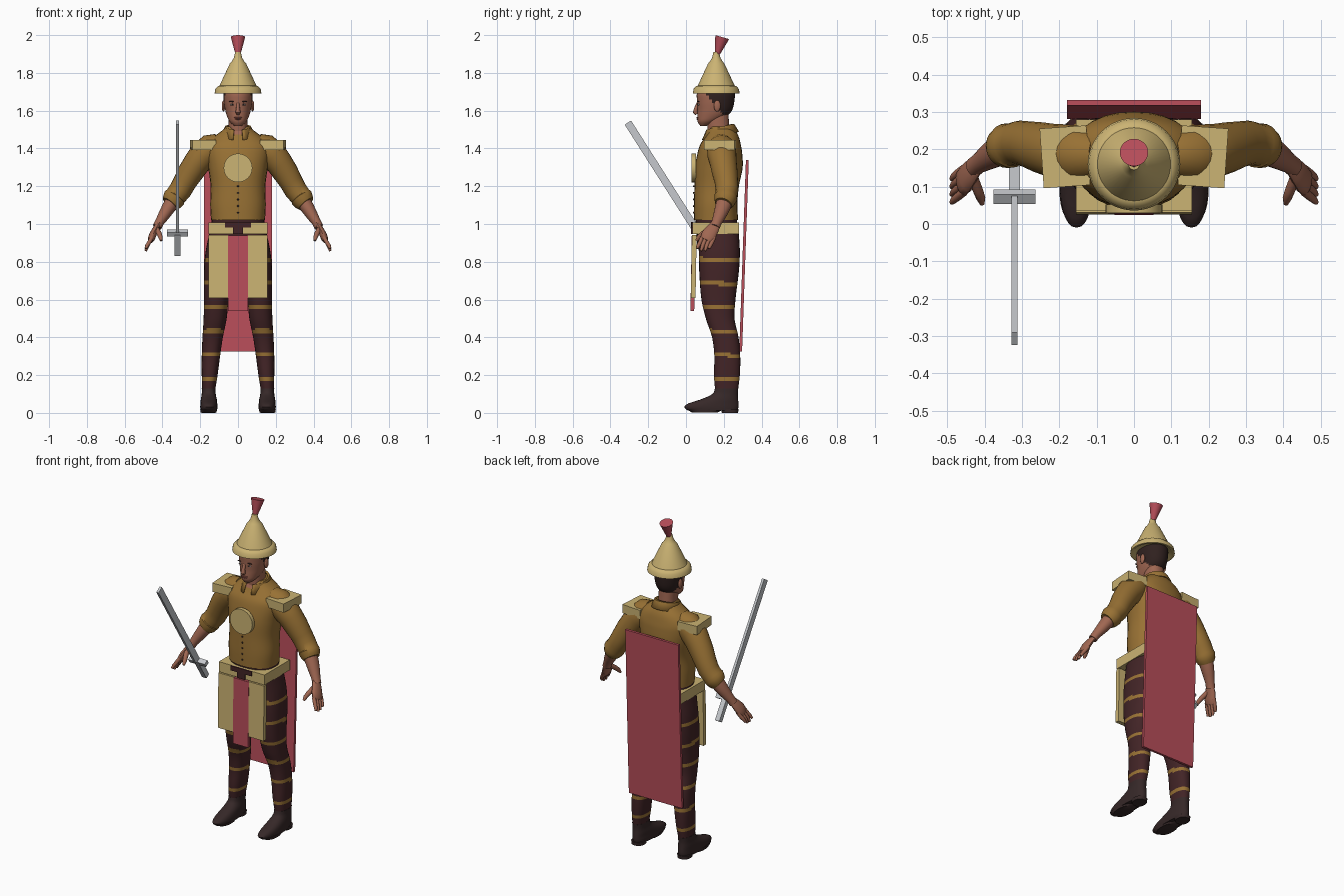
import bpy, bmesh
from math import sin, cos, pi, radians, copysign
from mathutils import Vector, Matrix

if "Cube" in bpy.data.objects:
    bpy.data.objects.remove(bpy.data.objects["Cube"])


def paint(name, r, g, b):
    """Flat material from display colour values."""
    def lin(c):
        c /= 255
        return c / 12.92 if c < 0.04 else ((c + 0.055) / 1.055) ** 2.4
    m = bpy.data.materials.new(name)
    m.use_nodes = True
    col = (lin(r), lin(g), lin(b), 1)
    m.diffuse_color = col
    bsdf = m.node_tree.nodes["Principled BSDF"]
    bsdf.inputs["Base Color"].default_value = col
    bsdf.inputs["Roughness"].default_value = 0.8
    return m


SHIRT = paint("ochre_cloth", 152, 113, 52)
GOLD = paint("pale_gold", 203, 179, 115)
RED = paint("red_cloth", 184, 78, 90)
TROUSER = paint("dark_maroon_cloth", 66, 36, 38)
BOOT = paint("boot_leather", 54, 40, 40)
SKIN = paint("skin", 160, 103, 82)
HAIR = paint("dark_hair", 48, 33, 31)
STEEL = paint("steel", 198, 201, 205)
EYE = paint("eye_white", 215, 205, 198)
LIP = paint("lips", 142, 80, 70)


def finish(name, bm, mats, rule=None, smooth=True):
    """Turn a bmesh into an object, colouring faces by an optional rule."""
    bmesh.ops.recalc_face_normals(bm, faces=bm.faces)
    if rule:
        for f in bm.faces:
            f.material_index = rule(f.calc_center_median())
    me = bpy.data.meshes.new(name)
    bm.to_mesh(me)
    bm.free()
    for m in mats:
        me.materials.append(m)
    ob = bpy.data.objects.new(name, me)
    bpy.context.collection.objects.link(ob)
    if smooth:
        bpy.ops.object.select_all(action='DESELECT')
        ob.select_set(True)
        bpy.context.view_layer.objects.active = ob
        bpy.ops.object.shade_smooth_by_angle(angle=radians(40))
    return ob


def skin(name, rings, mats, rule=None):
    """Bridge closed rings of points and cap both ends."""
    bm = bmesh.new()
    rows = [[bm.verts.new(p) for p in r] for r in rings]
    n = len(rows[0])
    for a, b in zip(rows, rows[1:]):
        for i in range(n):
            j = (i + 1) % n
            bm.faces.new((a[i], a[j], b[j], b[i]))
    bm.faces.new(rows[0])
    bm.faces.new(rows[-1])
    return finish(name, bm, mats, rule)


def body(name, keys, mats, s=1, rule=None, n=28, p=2.3, step=0.01):
    """Stack of level rounded sections; keys are (z, x min, x max, y front, y back)."""
    def slope(i, c):
        a, b = keys[max(i - 1, 0)], keys[min(i + 1, len(keys) - 1)]
        return (b[c] - a[c]) / (b[0] - a[0])

    def section(z):
        i = max(k for k in range(len(keys) - 1) if keys[k][0] <= z + 1e-6)
        a, b = keys[i], keys[i + 1]
        h = b[0] - a[0]
        t = min((z - a[0]) / h, 1)
        out = []
        for c in range(1, 5):
            out.append((2*t**3 - 3*t*t + 1) * a[c] + (3*t*t - 2*t**3) * b[c]
                       + h * (t**3 - 2*t*t + t) * slope(i, c) + h * (t**3 - t*t) * slope(i + 1, c))
        return out

    rings = []
    z0, z1 = keys[0][0], keys[-1][0]
    count = round((z1 - z0) / step)
    for k in range(count + 1):
        z = z0 + (z1 - z0) * k / count
        xa, xb, ya, yb = section(z)
        ring = []
        for i in range(n):
            a = 2 * pi * i / n
            u = copysign(abs(cos(a)) ** (2 / p), cos(a))
            v = copysign(abs(sin(a)) ** (2 / p), sin(a))
            ring.append((s * ((xa + xb) / 2 + u * (xb - xa) / 2), (ya + yb) / 2 + v * (yb - ya) / 2, z))
        rings.append(ring)
    return skin(name, rings, mats, rule)


def tube(name, pts, mat, s=1, n=16, flat=1.0):
    """Limb through (x, y, z, radius) points; flat squeezes it sideways."""
    rings = []
    for i, q in enumerate(pts):
        a, b = pts[max(i - 1, 0)], pts[min(i + 1, len(pts) - 1)]
        d = (Vector(b[:3]) - Vector(a[:3])).normalized()
        u = Vector((0, 1, 0))
        u = (u - d * u.dot(d)).normalized()
        v = d.cross(u)
        ring = []
        for k in range(n):
            t = 2 * pi * k / n
            w = Vector(q[:3]) + q[3] * (u * cos(t) + v * sin(t) * flat)
            ring.append((s * w.x, w.y, w.z))
        rings.append(ring)
    return skin(name, rings, [mat])


def box(name, loc, size, mat, tilt=0, turn=0):
    bm = bmesh.new()
    m = Matrix.Translation(loc) @ Matrix.Rotation(turn, 4, 'Z') @ Matrix.Rotation(tilt, 4, 'X')
    bmesh.ops.create_cube(bm, size=1, matrix=m @ Matrix.Diagonal((*size, 1)))
    return finish(name, bm, [mat], smooth=False)


def ball(name, loc, radii, mat):
    bm = bmesh.new()
    m = Matrix.Translation(loc) @ Matrix.Diagonal((*radii, 1))
    bmesh.ops.create_uvsphere(bm, u_segments=16, v_segments=10, radius=1, matrix=m)
    return finish(name, bm, [mat])


def cone(name, loc, r1, r2, depth, mat, tilt):
    bm = bmesh.new()
    m = Matrix.Translation(loc) @ Matrix.Rotation(tilt, 4, 'X')
    bmesh.ops.create_cone(bm, cap_ends=True, segments=32, radius1=r1, radius2=r2, depth=depth, matrix=m)
    return finish(name, bm, [mat])


# Torso, with an open skin-coloured V at the throat
torso = [(1.02, .143, .042, .276), (1.1, .147, .042, .272), (1.2, .145, .045, .28), (1.3, .158, .048, .3),
         (1.38, .17, .062, .297), (1.42, .165, .075, .29), (1.46, .13, .1, .28), (1.49, .09, .115, .265),
         (1.515, .06, .125, .245)]
body("shirt", [(z, -w, w, f, b) for z, w, f, b in torso], [SHIRT, SKIN],
     rule=lambda c: int(c.y < .16 and abs(c.x) < (c.z - 1.44) * .5))
body("waistband", [(.88, -.15, .15, .06, .28), (1.025, -.14, .14, .05, .27)], [TROUSER])
for i in range(5):
    ball("shirt_button", (0, .041, 1.06 + .035 * i), (.005, .004, .005), BOOT)

# Collar: an open band folded outward
bm = bmesh.new()
rows = []
for i in range(25):
    a = radians(18 + 324 * i / 24)
    back = (1 - cos(a)) / 2
    rows.append([bm.verts.new((r * sin(a), .18 - ry * cos(a), z)) for r, ry, z in
                 ((.06, .062, 1.495 + .035 * back), (.07, .075, 1.5 + .03 * back), (.088, .1, 1.445 + .045 * back))])
for a, b in zip(rows, rows[1:]):
    for k in range(2):
        bm.faces.new((a[k], a[k + 1], b[k + 1], b[k]))
collar = finish("collar", bm, [SHIRT])
collar.modifiers.new("thickness", 'SOLIDIFY').thickness = .008

# Neck and head; hair is the rear and upper part of the skull
body("neck", [(1.43, -.055, .055, .12, .24), (1.5, -.05, .05, .115, .23), (1.58, -.05, .05, .11, .225)], [SKIN])
head = [(1.52, .02, .075, .11), (1.54, .043, .062, .16), (1.57, .058, .06, .215), (1.6, .067, .061, .243),
        (1.65, .075, .058, .256), (1.7, .075, .06, .256), (1.76, .05, .1, .22)]
body("head", [(z, -w, w, f, b) for z, w, f, b in head], [SKIN, HAIR], p=2.1, n=36,
     rule=lambda c: int(c.y > .125 + (1.67 - c.z) * .8 and c.z > 1.56))
tube("nose", [(0, .066, 1.645, .007), (0, .052, 1.61, .01), (0, .05, 1.592, .014), (0, .058, 1.582, .009)], SKIN)
ball("upper_lip", (0, .062, 1.563, ), (.022, .007, .004), LIP)
ball("lower_lip", (0, .063, 1.556), (.017, .007, .005), LIP)
for s, side in ((1, "left"), (-1, "right")):
    ball(side + "_eye", (s * .03, .067, 1.632), (.012, .005, .005), EYE)
    ball(side + "_pupil", (s * .03, .0625, 1.632), (.005, .002, .005), HAIR)
    ball(side + "_brow", (s * .031, .066, 1.648), (.017, .005, .0035), HAIR)
    ball(side + "_ear", (s * .077, .165, 1.625), (.009, .018, .03), SKIN)

# Helmet turned from a profile, with a plume
profile = [(.1, 1.7), (.112, 1.69), (.124, 1.69), (.12, 1.715), (.106, 1.73), (.098, 1.732), (.043, 1.85),
           (.034, 1.86), (.022, 1.88), (.015, 1.91)]
skin("helmet", [[(r * cos(k * pi / 24), .16 + r * sin(k * pi / 24), z) for k in range(48)] for r, z in profile], [GOLD])
cone("plume", (0, .179, 1.945), .014, .038, .092, RED, radians(-16))

for s, side in ((1, "left"), (-1, "right")):
    # Leg with evenly spaced bands
    body(side + "_trouser_leg",
         [(.07, .12, .19, .165, .27), (.12, .12, .19, .155, .275), (.2, .108, .192, .148, .285),
          (.3, .095, .192, .15, .287), (.4, .08, .188, .138, .278), (.5, .06, .182, .105, .257),
          (.6, .05, .18, .082, .262), (.75, .02, .18, .07, .28), (.85, 0, .172, .068, .285),
          (.95, 0, .152, .06, .28)], [TROUSER, SHIRT], s,
         rule=lambda c: int(c.z < .85 and abs((c.z - .18 + .063 + .04 * (c.y - .2)) % .126 - .063) < .0105))
    # Boot with heel and sole
    body(side + "_boot",
         [(.012, .112, .198, .01, .272), (.03, .108, .2, -.01, .278), (.05, .11, .199, .012, .278),
          (.07, .112, .197, .075, .276), (.1, .118, .192, .14, .274), (.13, .118, .192, .153, .277)], [BOOT], s)
    body(side + "_heel", [(0, .118, .194, .19, .276), (.02, .116, .196, .185, .278)], [BOOT], s)
    body(side + "_sole", [(.003, .114, .198, .03, .17), (.02, .11, .2, 0, .2)], [BOOT], s)

    # Arm: rolled sleeve, forearm, palm, fingers
    tube(side + "_sleeve", [(.1, .185, 1.42, .06), (.14, .187, 1.405, .075), (.185, .19, 1.365, .077),
                            (.22, .198, 1.32, .071), (.25, .205, 1.275, .068), (.28, .213, 1.225, .062),
                            (.305, .217, 1.18, .06), (.33, .212, 1.148, .057), (.336, .21, 1.14, .061),
                            (.35, .203, 1.118, .055), (.36, .198, 1.106, .047)], SHIRT, s, 24)
    tube(side + "_forearm", [(.34, .208, 1.13, .043), (.365, .195, 1.09, .041), (.39, .18, 1.05, .035),
                             (.415, .163, 1.01, .027), (.428, .153, .985, .027)], SKIN, s, 20, .9)
    tube(side + "_palm", [(.42, .158, 1, .026), (.435, .142, .975, .034), (.45, .122, .945, .04),
                          (.46, .112, .92, .038), (.463, .108, .912, .03)], SKIN, s, 16, .48)
    for k in range(4):
        y, drop = .078 + .021 * k, .012 * abs(k - 1.5)
        tube(side + "_finger", [(.455, y + .008, .93, .011), (.472, y - .005, .9, .011),
                                (.482, y - .013, .876 + drop / 2, .01), (.488, y - .02, .852 + drop, .007)], SKIN, s, 10)
    tube(side + "_thumb", [(.432, .125, .975, .015), (.418, .09, .95, .014), (.41, .068, .93, .012),
                           (.407, .055, .912, .007)], SKIN, s, 10)

    # Shoulder plate and front skirt panel
    box(side + "_shoulder_plate", (s * .185, .18, 1.418), (.125, .16, .053), GOLD, turn=s * radians(-4))
    box(side + "_skirt_panel", (s * .102, .041, .775), (.106, .025, .335), GOLD, tilt=radians(-1))

# Chest disc, belt, buckle, sash and cape
cone("chest_disc", (0, .041, 1.297), .076, .076, .022, GOLD, radians(90))
box("belt", (0, .158, .978), (.31, .245, .062), GOLD)
box("buckle_wings", (0, .033, .995), (.14, .009, .028), TROUSER)
box("buckle_centre", (0, .032, .979), (.055, .009, .062), TROUSER)
box("front_sash", (0, .037, .74), (.104, .02, .4), RED, tilt=radians(-1))
box("cape", (0, .307, .832), (.36, .015, 1.015), RED, tilt=radians(-2))

# Sword, leaning forward beside the right hand
lean = radians(32.5)
box("sword_blade", (-.32, -.125, 1.25), (.015, .04, .68), STEEL, tilt=lean)
box("sword_guard", (-.32, .073, .953), (.112, .03, .025), STEEL, tilt=lean)
box("sword_grip", (-.32, .108, .893), (.03, .03, .13), STEEL, tilt=lean)
